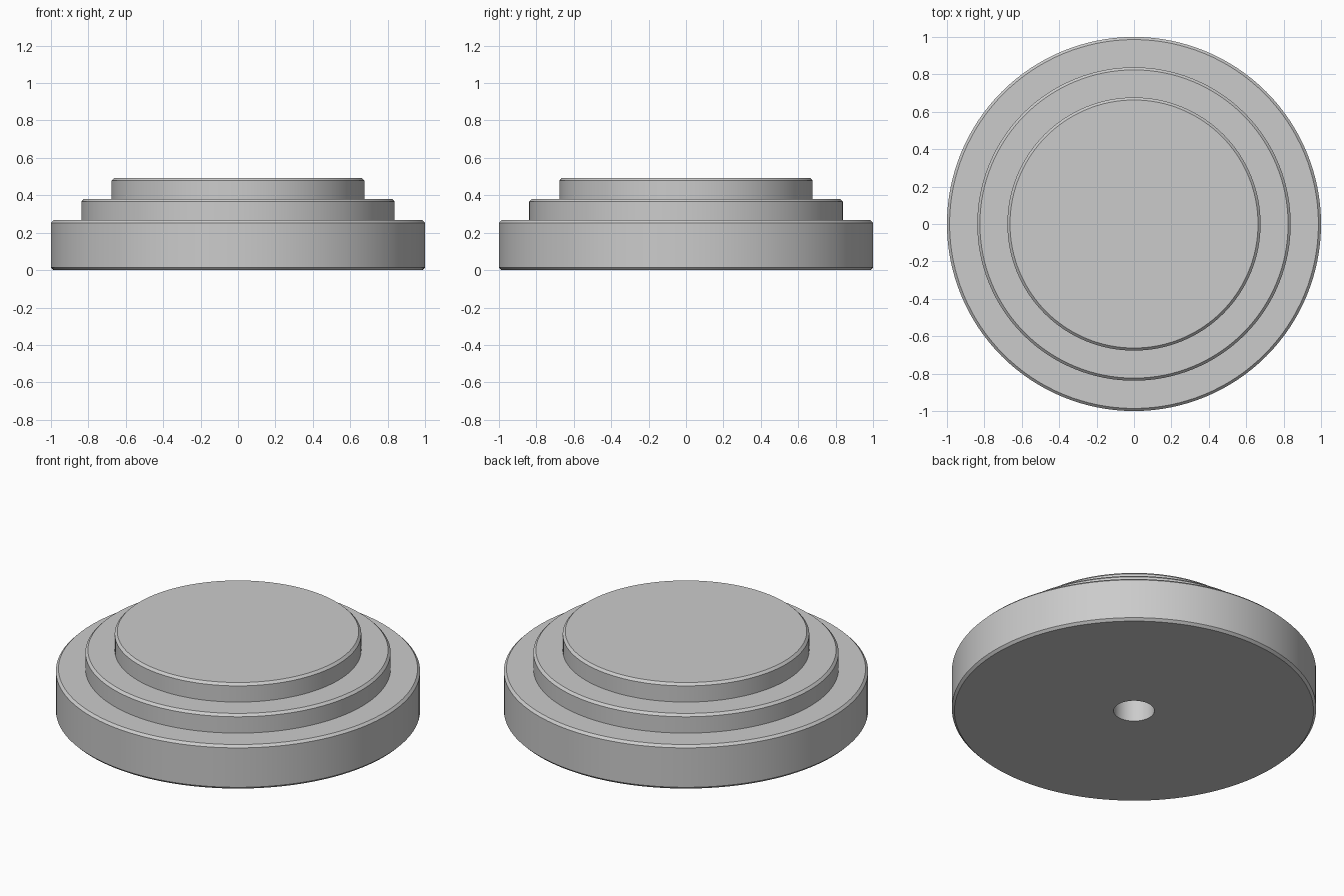
import bpy, bmesh
from math import radians, tau

if "Cube" in bpy.data.objects:
    bpy.data.objects.remove(bpy.data.objects["Cube"])

SEGMENTS = 128
CHAMFER = 0.014
HOLE_R, HOLE_DEPTH = 0.112, 0.25
TIERS = [(1.0, 0.267), (0.838, 0.38), (0.677, 0.492)]  # radius, top height

# Half profile: blind hole, chamfered foot, then three chamfered steps
profile = [(0, HOLE_DEPTH), (HOLE_R, HOLE_DEPTH), (HOLE_R, 0),
           (1.0 - CHAMFER, 0), (1.0, CHAMFER)]
z = None
for r, top in TIERS:
    if z is not None:
        profile.append((r, z))
    profile += [(r, top - CHAMFER), (r - CHAMFER, top)]
    z = top
profile.append((0, z))

# Stepped round base, lathed around z
bm = bmesh.new()
verts = [bm.verts.new((r, 0, h)) for r, h in profile]
edges = [bm.edges.new(pair) for pair in zip(verts, verts[1:])]
bmesh.ops.spin(bm, geom=verts + edges, cent=(0, 0, 0), axis=(0, 0, 1),
               angle=tau, steps=SEGMENTS, use_merge=False)
bmesh.ops.remove_doubles(bm, verts=bm.verts, dist=1e-4)
bmesh.ops.recalc_face_normals(bm, faces=bm.faces)
mesh = bpy.data.meshes.new("stepped_base")
bm.to_mesh(mesh)
bm.free()

base = bpy.data.objects.new("stepped_base", mesh)
bpy.context.collection.objects.link(base)
bpy.context.view_layer.objects.active = base
base.select_set(True)
bpy.ops.object.shade_smooth_by_angle(angle=radians(25))
